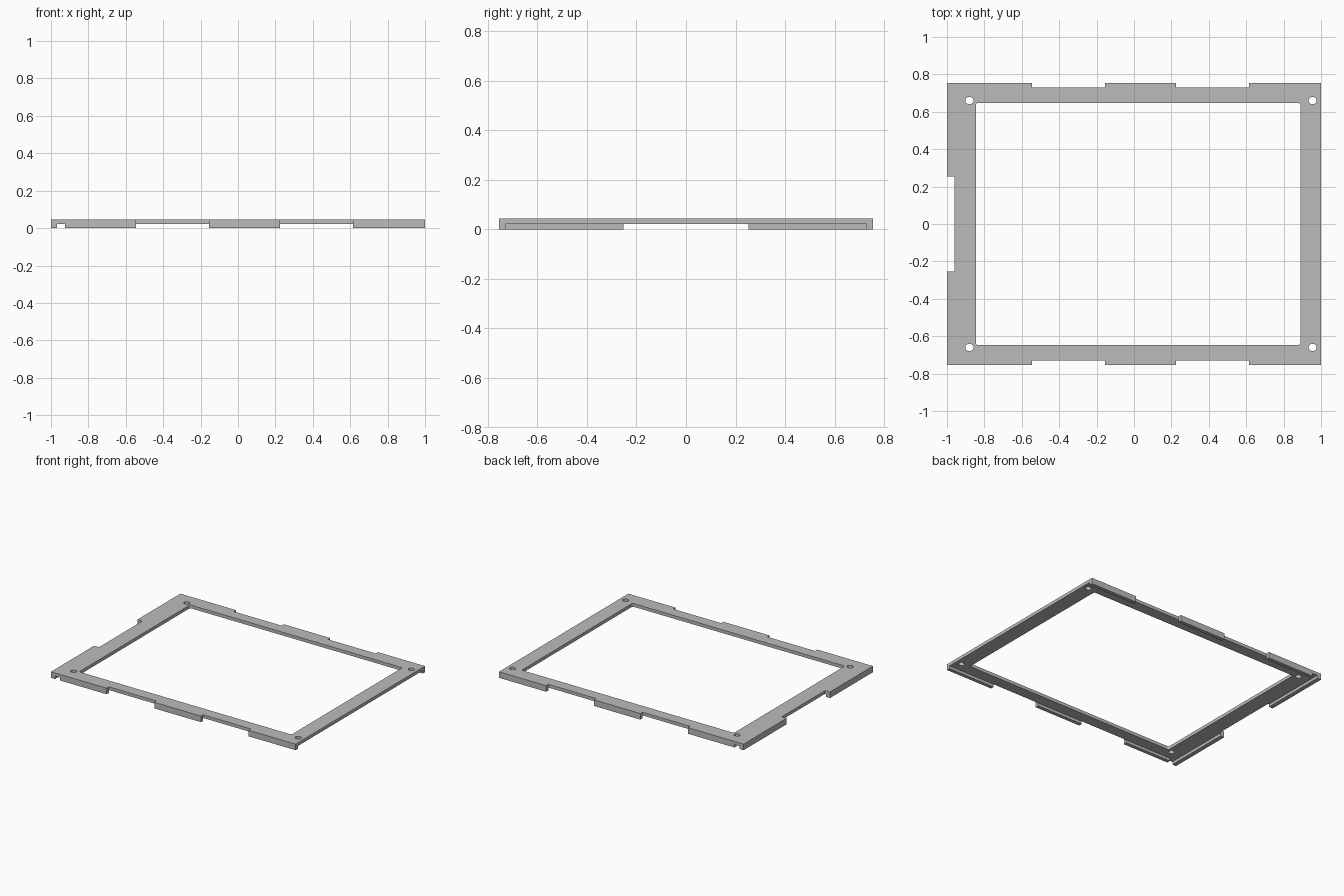
import bpy
import bmesh
from math import sin, cos, pi
from mathutils import Matrix

cube = bpy.data.objects.get("Cube")
if cube:
    bpy.data.objects.remove(cube, do_unlink=True)

grey = bpy.data.materials.new("grey")
grey.use_nodes = True
grey.diffuse_color = (0.5, 0.5, 0.5, 1)
grey.node_tree.nodes["Principled BSDF"].inputs["Base Color"].default_value = (0.5, 0.5, 0.5, 1)

TOP, UNDER = 0.045, 0.021            # plate heights
HALF_Y, NOTCH_Y = 0.755, 0.729       # outer edge and notched edge
LEDGE_X, NOTCH_SIDE = -0.96, 0.253   # notch on the right-hand side
TABS = [(-1, -0.545), (-0.155, 0.225), (0.615, 1)]


def rounded(cx, cy, hx, hy, r, steps=5):
    """Rounded rectangle as a list of points."""
    pts = []
    for q, (sx, sy) in enumerate([(1, 1), (-1, 1), (-1, -1), (1, -1)]):
        for i in range(steps + 1):
            a = (q + i / steps) * pi / 2
            pts.append((cx + sx * (hx - r) + r * cos(a), cy + sy * (hy - r) + r * sin(a)))
    return pts


def box(name, x0, x1, y0, y1, z0, z1):
    bm = bmesh.new()
    m = Matrix.Translation(((x0 + x1) / 2, (y0 + y1) / 2, (z0 + z1) / 2))
    bmesh.ops.create_cube(bm, size=1, matrix=m @ Matrix.Diagonal((x1 - x0, y1 - y0, z1 - z0, 1)))
    me = bpy.data.meshes.new(name)
    bm.to_mesh(me)
    bm.free()
    me.materials.append(grey)
    ob = bpy.data.objects.new(name, me)
    bpy.context.collection.objects.link(ob)


# Plate outline: stepped front edge, mirrored to the back, plus the side notch
front = []
for i, (a, b) in enumerate(TABS):
    if i:
        front.append((a, -NOTCH_Y))
    front += [(a, -HALF_Y), (b, -HALF_Y)]
    if i < len(TABS) - 1:
        front.append((b, -NOTCH_Y))
back = [(x, -y) for x, y in reversed(front)]
side = [(-1, NOTCH_SIDE), (LEDGE_X, NOTCH_SIDE), (LEDGE_X, -NOTCH_SIDE), (-1, -NOTCH_SIDE)]
loops = [front + back + side, rounded(0.0225, 0, 0.8675, 0.647, 0.012)]

# Screw holes in the four corners
for x in (-0.88, 0.955):
    for y in (-0.66, 0.66):
        loops.append(rounded(x, y, 0.0215, 0.0185, 0.0175))

# Frame plate
curve = bpy.data.curves.new("frame_plate", "CURVE")
curve.dimensions = "2D"
curve.fill_mode = "BOTH"
curve.extrude = (TOP - UNDER) / 2
for pts in loops:
    s = curve.splines.new("POLY")
    s.points.add(len(pts) - 1)
    for p, (x, y) in zip(s.points, pts):
        p.co = (x, y, 0, 1)
    s.use_cyclic_u = True
    s.use_smooth = False
curve.materials.append(grey)
plate = bpy.data.objects.new("frame_plate", curve)
plate.location.z = (TOP + UNDER) / 2
bpy.context.collection.objects.link(plate)
bpy.ops.object.select_all(action="DESELECT")
plate.select_set(True)
bpy.context.view_layer.objects.active = plate
bpy.ops.object.convert(target="MESH")

# Lips hanging below the front, back and right-hand edges
for sign, label in ((-1, "front"), (1, "back")):
    for i, (a, b) in enumerate(TABS):
        y0, y1 = sorted((sign * HALF_Y, sign * NOTCH_Y))
        box(f"{label}_lip_{i + 1}", max(a, -0.925), b, y0, y1, 0, UNDER)
    y0, y1 = sorted((sign * HALF_Y, sign * NOTCH_SIDE))
    box(f"right_lip_{label}", -1, -0.968, y0, y1, 0, UNDER)
